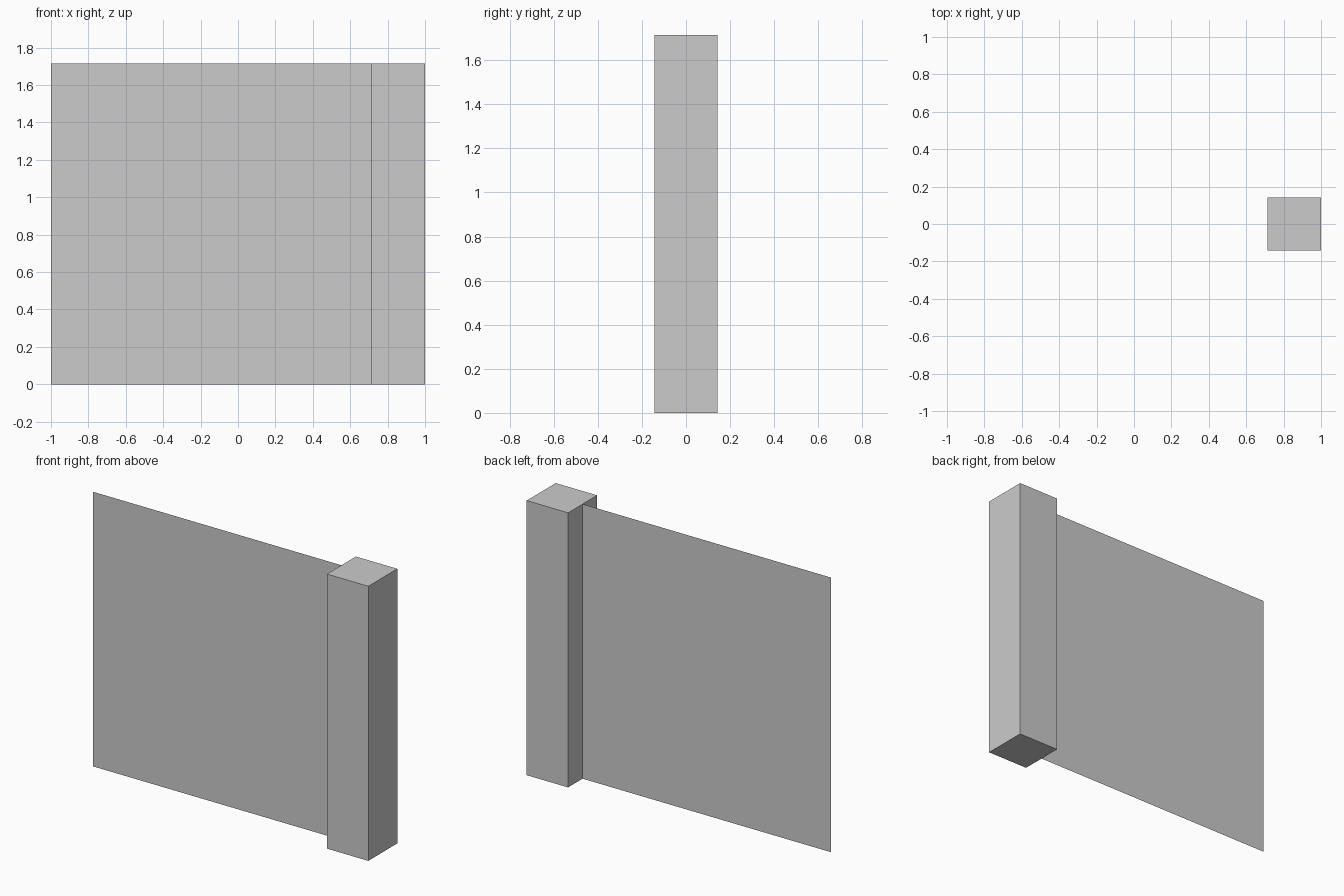
import bpy

if "Cube" in bpy.data.objects:
    bpy.data.objects.remove(bpy.data.objects["Cube"])

U = 1 / 7            # model module: post is 2 x 2 x 12, panel is 12 x 12
H = 12 * U


def finish(name, verts, faces):
    mesh = bpy.data.meshes.new(name)
    mesh.from_pydata(verts, [], faces)
    mesh.update()
    obj = bpy.data.objects.new(name, mesh)
    bpy.context.collection.objects.link(obj)
    return obj


# Square post at the right end
bpy.ops.mesh.primitive_cube_add(size=1, location=(6 * U, 0, H / 2))
post = bpy.context.object
post.name = "post"
post.scale = (2 * U, 2 * U, H)
bpy.ops.object.transform_apply(location=False, rotation=False, scale=True)

# Paper-thin panel running left from the middle of the post's side
finish("panel",
       [(-1, 0, 0), (5 * U, 0, 0), (5 * U, 0, H), (-1, 0, H)],
       [(0, 1, 2, 3)])
